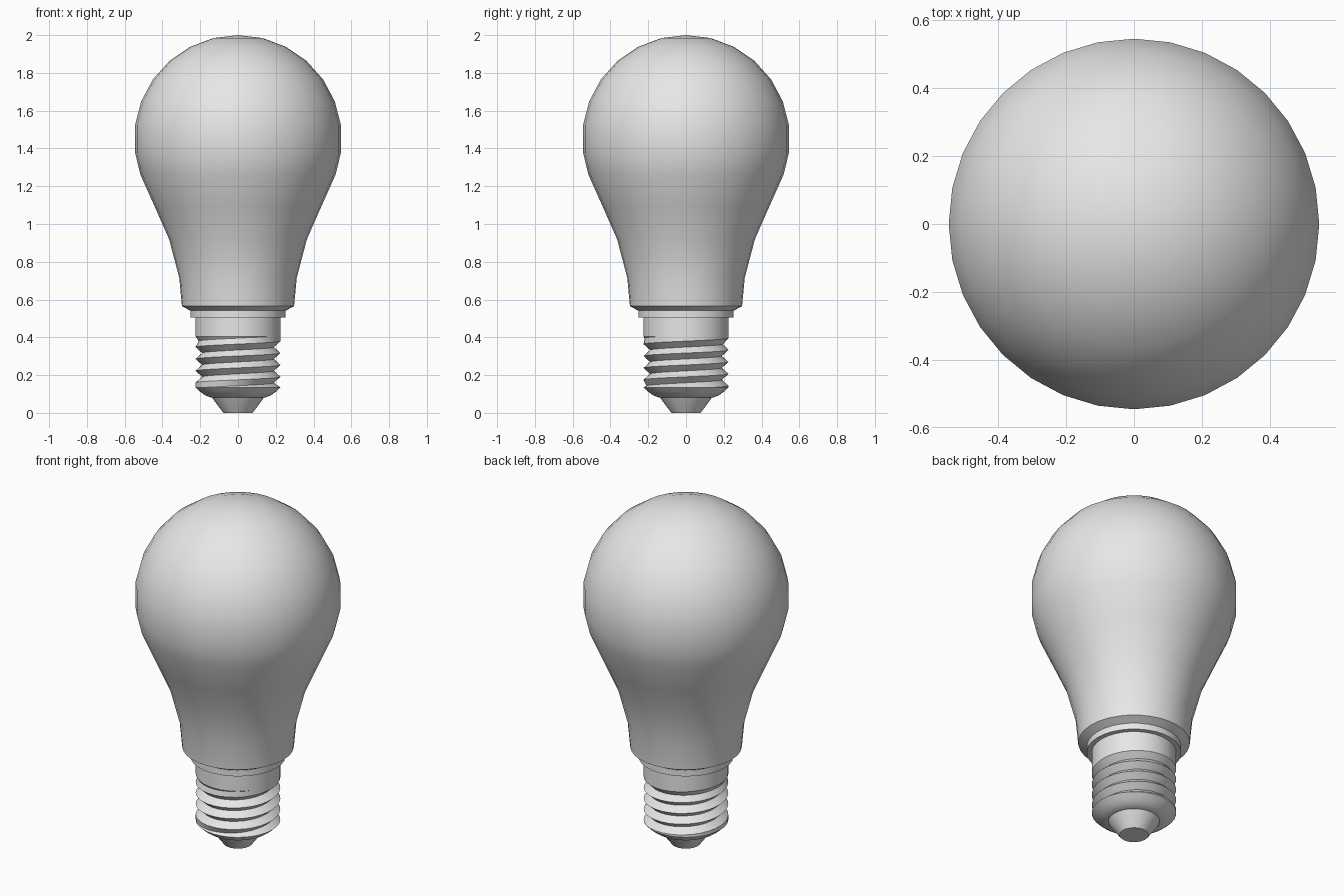
import bpy, bmesh, math

cube = bpy.data.objects.get("Cube")
if cube:
    bpy.data.objects.remove(cube, do_unlink=True)

SEG = 32

# One plain grey for the whole lamp
grey = bpy.data.materials.new("light grey")
grey.use_nodes = True
GREY = (0.8, 0.8, 0.8, 1.0)
grey.diffuse_color = GREY
grey.node_tree.nodes["Principled BSDF"].inputs["Base Color"].default_value = GREY


def finish(name, bm, angle=30):
    """Clean the mesh, make an object of it and shade it."""
    bmesh.ops.remove_doubles(bm, verts=bm.verts[:], dist=1e-5)
    bmesh.ops.recalc_face_normals(bm, faces=bm.faces[:])
    mesh = bpy.data.meshes.new(name)
    bm.to_mesh(mesh)
    bm.free()
    obj = bpy.data.objects.new(name, mesh)
    bpy.context.collection.objects.link(obj)
    mesh.materials.append(grey)
    bpy.ops.object.select_all(action='DESELECT')
    obj.select_set(True)
    bpy.context.view_layer.objects.active = obj
    bpy.ops.object.shade_smooth_by_angle(angle=math.radians(angle))
    return obj


def lathe(name, profile):
    """Spin a list of (radius, height) points around the z axis."""
    bm = bmesh.new()
    verts = [bm.verts.new((r, 0, z)) for r, z in profile]
    edges = [bm.edges.new(pair) for pair in zip(verts, verts[1:])]
    bmesh.ops.spin(bm, geom=verts + edges, cent=(0, 0, 0), axis=(0, 0, 1),
                   angle=math.tau, steps=SEG)
    return finish(name, bm)


# Glass globe: a neck flaring into a sphere
R, CENTRE = 0.55, 1.45
neck = [(0.25, 0.54), (0.297, 0.565), (0.311, 0.715), (0.365, 0.92),
        (0.44, 1.09), (0.517, 1.262)]
sphere = [(R * math.cos(math.radians(a)), CENTRE + R * math.sin(math.radians(a)))
          for a in (-7.5, 7.5, 21.25, 35, 48.75, 62.5, 76.25)]
lathe("globe", neck + sphere + [(0, CENTRE + R)])

# Collar between the globe and the cap
lathe("collar", [(0.22, 0.505), (0.252, 0.505), (0.252, 0.541), (0.22, 0.541)])

# Smooth upper sleeve of the screw cap
CREST, ROOT = 0.225, 0.19
Z_LOW, Z_HIGH, PITCH = 0.135, 0.405, 0.063
lathe("cap_sleeve", [(CREST, Z_HIGH), (CREST, 0.51)])

# Screw thread: alternating crest and root rows climbing a right-hand helix
bm = bmesh.new()
rows = []
for j in range(-4, 13):
    row = []
    for i in range(SEG + 1):
        t = i / SEG
        z = 0.1437 + PITCH * (j / 2 + t - 0.25)
        z = min(max(z, Z_LOW), Z_HIGH)
        fade = min(1, (z - Z_LOW) / 0.02, (Z_HIGH - z) / 0.05)
        r = CREST - (CREST - ROOT) * fade * (j % 2)
        a = math.tau * t
        row.append(bm.verts.new((r * math.cos(a), r * math.sin(a), z)))
    rows.append(row)
for low, high in zip(rows, rows[1:]):
    for i in range(SEG):
        bm.faces.new((low[i], low[i + 1], high[i + 1], high[i]))
bmesh.ops.dissolve_degenerate(bm, dist=1e-5, edges=bm.edges[:])
finish("screw_thread", bm)

# Rounded lower end of the cap
lathe("cap_end", [(CREST, Z_LOW), (0.2, 0.112), (0.175, 0.094), (0.145, 0.082), (0.13, 0.082)])

# Contact tip
lathe("contact_tip", [(0.138, 0.084), (0.128, 0.068), (0.077, 0.0), (0, 0.0)])
